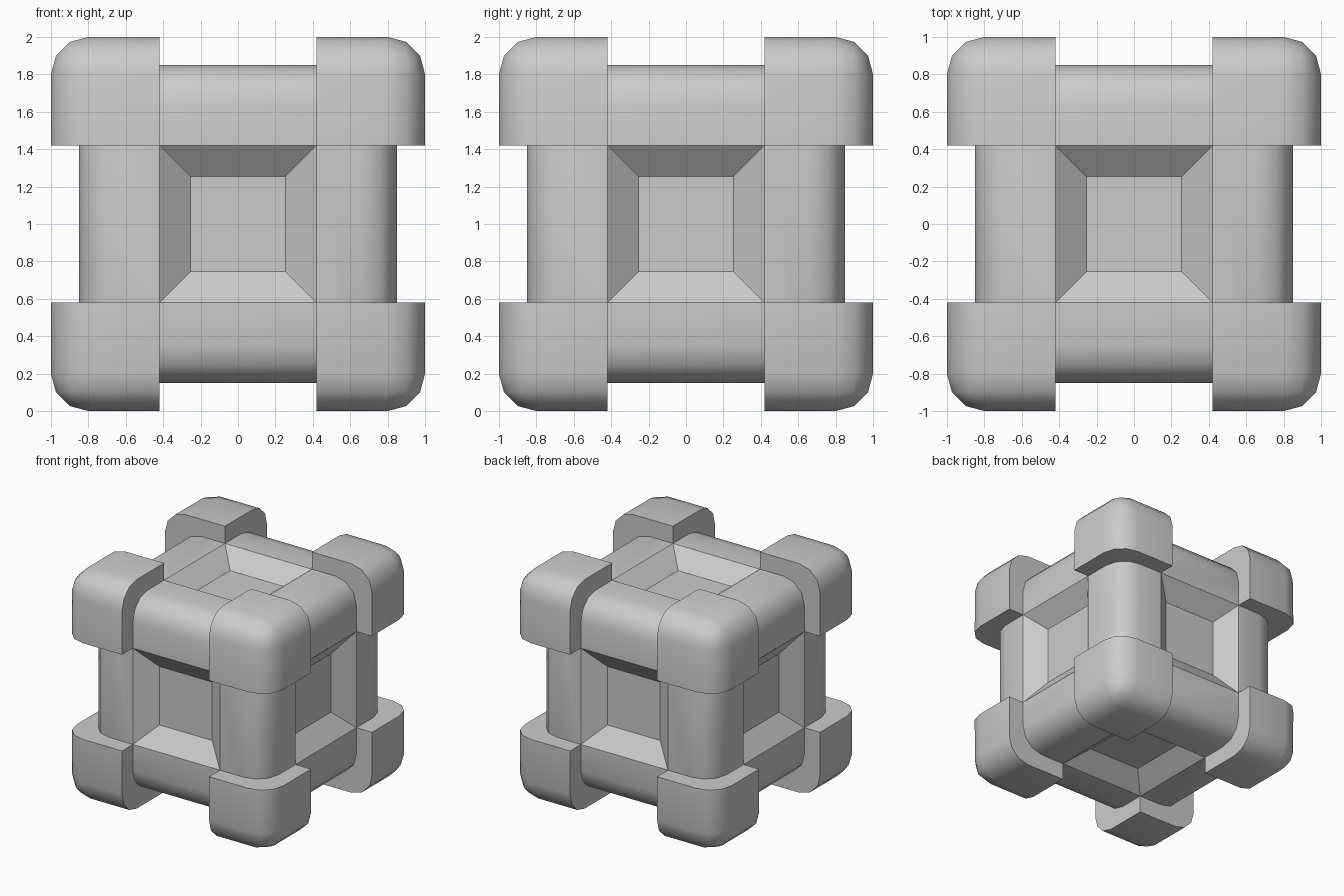
import bpy, bmesh, math
from mathutils import Matrix, Vector

if "Cube" in bpy.data.objects:
    bpy.data.objects.remove(bpy.data.objects["Cube"])

R, SEG = 0.2, 3


def finish(name, bm):
    bmesh.ops.recalc_face_normals(bm, faces=bm.faces[:])
    me = bpy.data.meshes.new(name)
    bm.to_mesh(me)
    bm.free()
    ob = bpy.data.objects.new(name, me)
    ob.location = (0, 0, 1)
    bpy.context.collection.objects.link(ob)
    bpy.ops.object.select_all(action='DESELECT')
    ob.select_set(True)
    bpy.context.view_layer.objects.active = ob
    bpy.ops.object.shade_smooth_by_angle(angle=math.radians(35))
    return ob


def bevel(bm, edges):
    bmesh.ops.bevel(bm, geom=edges, offset=R, offset_type='OFFSET',
                    segments=SEG, profile=0.5, affect='EDGES')


# rounded body with a sloped recess in each of the six sides
bm = bmesh.new()
bmesh.ops.create_cube(bm, size=1.7)
bevel(bm, bm.edges[:])
bm.normal_update()
sides = [f for f in bm.faces if f.calc_area() > 1]
bmesh.ops.inset_individual(bm, faces=sides, thickness=0.23, use_even_offset=True)
bmesh.ops.inset_individual(bm, faces=sides, thickness=0.165, use_even_offset=True)
for f in sides:
    n = f.normal.copy()
    bmesh.ops.translate(bm, verts=f.verts[:], vec=-0.13 * n)
finish("crate_body", bm)

# corner block, rounded only on its three outer edges, mirrored to all eight corners
bm = bmesh.new()
bmesh.ops.create_cube(bm, size=0.58, matrix=Matrix.Translation((0.71, 0.71, 0.71)))
outer = max(bm.verts, key=lambda v: v.co.dot(Vector((1, 1, 1))))
bevel(bm, list(outer.link_edges))
block = finish("corner_blocks", bm)
mirror = block.modifiers.new("mirror", 'MIRROR')
mirror.use_axis = (True, True, True)
mirror.use_mirror_merge = False
